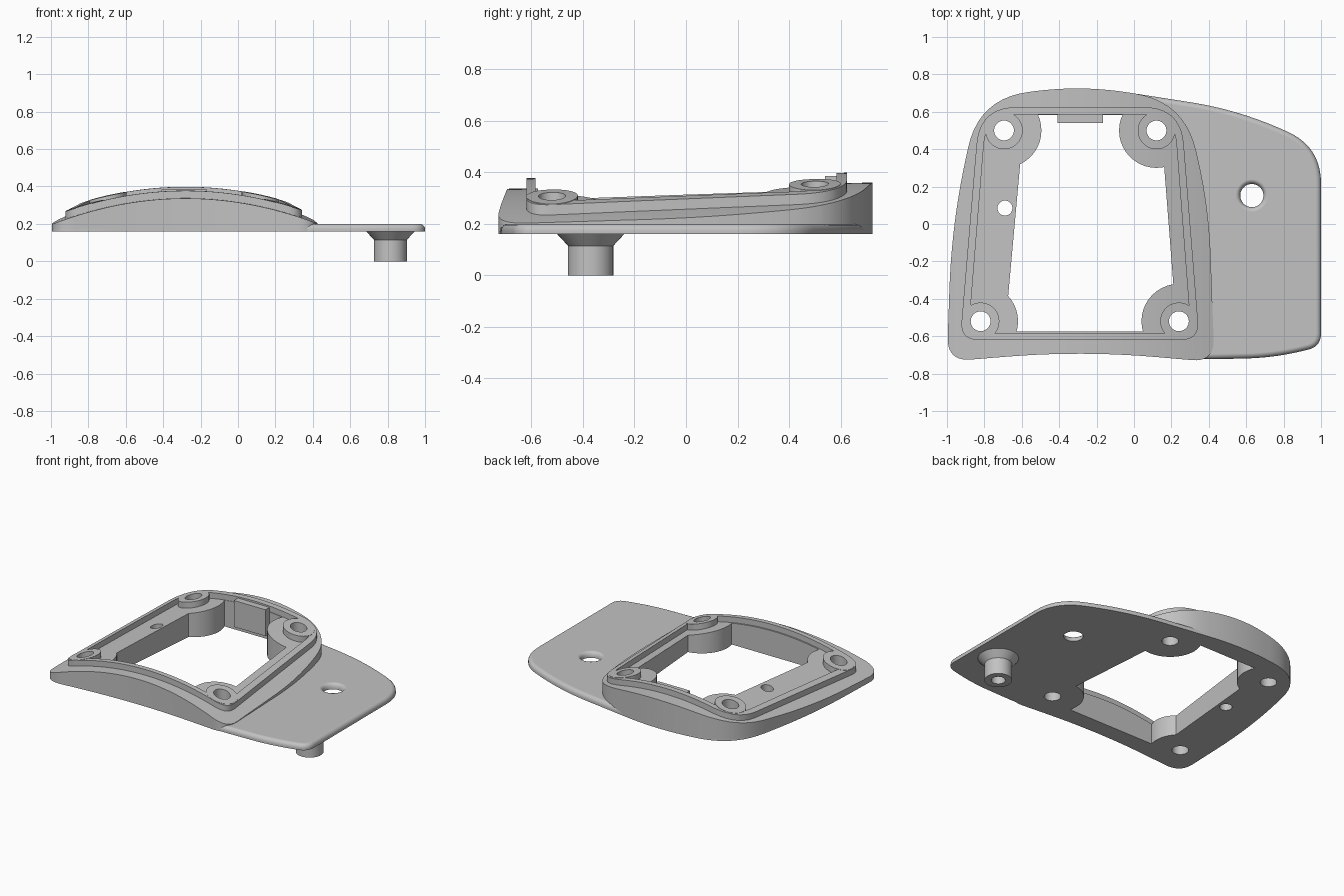
import bpy, bmesh, math
from mathutils import Vector

if "Cube" in bpy.data.objects:
    bpy.data.objects.remove(bpy.data.objects["Cube"])

grey = bpy.data.materials.new("plain grey")
grey.use_nodes = True
colour = (0.54, 0.54, 0.54, 1)
grey.diffuse_color = colour
grey.node_tree.nodes["Principled BSDF"].inputs["Base Color"].default_value = colour


def make(name, bm):
    bmesh.ops.recalc_face_normals(bm, faces=bm.faces)
    mesh = bpy.data.meshes.new(name)
    bm.to_mesh(mesh)
    bm.free()
    mesh.materials.append(grey)
    obj = bpy.data.objects.new(name, mesh)
    bpy.context.collection.objects.link(obj)
    return obj


def rounded(corners, steps=10):
    """Closed outline whose corners (x, y, trim) are rounded off."""
    out = []
    for i, (x, y, trim) in enumerate(corners):
        p = Vector((x, y))
        before = Vector(corners[i - 1][:2])
        after = Vector(corners[(i + 1) % len(corners)][:2])
        a = p + (before - p).normalized() * trim
        b = p + (after - p).normalized() * trim
        for k in range(steps + 1):
            t = k / steps
            out.append(a * (1 - t) ** 2 + p * 2 * t * (1 - t) + b * t * t)
    return out


def prism(name, outline, low, high, fillet=0):
    bm = bmesh.new()
    face = bm.faces.new([bm.verts.new((x, y, low)) for x, y in outline])
    grown = bmesh.ops.extrude_face_region(bm, geom=[face])["geom"]
    top = [v for v in grown if isinstance(v, bmesh.types.BMVert)]
    bmesh.ops.translate(bm, verts=top, vec=(0, 0, high - low))
    # Some versions drop the starting face, so close the bottom if needed
    open_edges = [e for e in bm.edges if e.is_boundary]
    if open_edges:
        bmesh.ops.holes_fill(bm, edges=open_edges, sides=0)
    if fillet:
        rim_edges = [e for e in bm.edges if all(v in top for v in e.verts)]
        bmesh.ops.bevel(bm, geom=rim_edges, offset=fillet, segments=5,
                        profile=0.5, affect="EDGES")
    return make(name, bm)


def lathe(name, profile, x, y, steps=40):
    bm = bmesh.new()
    verts = [bm.verts.new((r, 0, z)) for r, z in profile]
    edges = [bm.edges.new(pair) for pair in zip(verts, verts[1:])]
    bmesh.ops.spin(bm, geom=verts + edges, angle=math.tau, steps=steps,
                   axis=(0, 0, 1), cent=(0, 0, 0))
    bmesh.ops.remove_doubles(bm, verts=bm.verts, dist=0.0005)
    bmesh.ops.translate(bm, verts=bm.verts, vec=(x, y, 0))
    return make(name, bm)


def cylinder(name, x, y, r, low, high):
    return lathe(name, [(0, low), (r, low), (r, high), (0, high)], x, y)


def arched_slab(lift):
    """Solid whose top is the arched, slightly tilted upper surface."""
    outline = [(-1.2, -1)]
    for k in range(51):
        x = -1.2 + k * 0.04
        outline.append((x, 0.348 + lift - 0.27 * (x + 0.28) ** 2))
    outline.append((0.8, -1))
    slab = prism("arch_cutter", outline, -1, 1)
    for v in slab.data.vertices:
        x, z, y = v.co
        v.co = (x, y, z + 0.017 * y)
    bm = bmesh.new()
    bm.from_mesh(slab.data)
    bpy.data.objects.remove(slab)
    return make("arch_cutter", bm)


def boolean(obj, other, operation, keep=False):
    mod = obj.modifiers.new("cut", "BOOLEAN")
    mod.operation, mod.solver, mod.object = operation, "EXACT", other
    bpy.context.view_layer.objects.active = obj
    bpy.ops.object.modifier_apply(modifier=mod.name)
    if not keep:
        bpy.data.objects.remove(other)


screws = [(-0.695, 0.5), (0.12, 0.5), (-0.82, -0.52), (0.24, -0.52)]

# Outlines: both share the left side, front and back curves
left_side = [(-0.28, 0.742, 0.25), (-0.83, 0.672, 0.27), (-0.975, 0, 0.35),
             (-1, -0.735, 0.13), (-0.28, -0.677, 0.4)]
plate = prism("base_plate", rounded(left_side + [
    (0.35, -0.725, 0.1), (0.75, -0.715, 0.15), (1, -0.655, 0.07),
    (1, 0.415, 0.2), (0.55, 0.612, 0.25)]), 0.16, 0.2, fillet=0.028)
body = prism("arched_body", rounded(left_side + [
    (0.43, -0.738, 0.12), (0.40, 0.1, 0.27), (0.27, 0.656, 0.27)]), 0.16, 0.6)
boolean(body, arched_slab(0), "INTERSECT")

# Raised rim that follows the arch
rim = prism("raised_rim", rounded([
    (-0.93, -0.62, 0.1), (0.35, -0.62, 0.1),
    (0.25, 0.625, 0.2), (-0.825, 0.625, 0.2)]), 0.18, 0.6)
boolean(rim, prism("rim_cutter", rounded([
    (-0.885, -0.585, 0.06), (0.305, -0.585, 0.06),
    (0.215, 0.585, 0.16), (-0.79, 0.585, 0.16)]), 0.1, 0.7), "DIFFERENCE")
boolean(rim, arched_slab(0.04), "INTERSECT")

# Screw bosses with tops sloped along the arch
bosses = []
for i, (x, y) in enumerate(screws):
    boss = cylinder(f"screw_boss_{i + 1}", x, y, 0.1, 0.18, 0.6)
    boolean(boss, arched_slab(0.042), "INTERSECT")
    bosses.append(boss)

# Central opening, leaving round lobes around the screws
opening = prism("opening_cutter", [(-0.69, -0.575), (0.23, -0.575),
                                   (0.14, 0.582), (-0.585, 0.582)], 0, 0.8)
for x, y in screws:
    boolean(opening, cylinder("lobe_cutter", x, y, 0.2, -0.1, 0.9), "DIFFERENCE")
for part in (plate, body):
    boolean(part, opening, "DIFFERENCE", keep=True)
bpy.data.objects.remove(opening)

# Screw holes and the small pin hole
for x, y, r in [(x, y, 0.053) for x, y in screws] + [(-0.69, 0.085, 0.04)]:
    hole = cylinder("hole_cutter", x, y, r, 0, 0.8)
    for part in [plate, body, rim] + bosses:
        boolean(part, hole, "DIFFERENCE", keep=True)
    bpy.data.objects.remove(hole)

# Wing hole with a softened upper edge
boolean(plate, lathe("wing_hole_cutter", [
    (0, 0.1), (0.062, 0.1), (0.062, 0.172), (0.066, 0.186), (0.075, 0.196),
    (0.09, 0.201), (0.09, 0.3), (0, 0.3)], 0.63, 0.152), "DIFFERENCE")

# Clip tab on the back wall of the opening
tab = prism("clip_tab", [(-0.41, 0.54), (-0.165, 0.54),
                         (-0.165, 0.6), (-0.41, 0.6)], 0.2, 0.385)

# Hollow stud under the wing
stud = lathe("mounting_stud", [
    (0, 0.1), (0.045, 0.1), (0.045, 0), (0.088, 0), (0.088, 0.115),
    (0.13, 0.16), (0.13, 0.165), (0, 0.165)], 0.815, -0.37)

bpy.ops.object.select_all(action="DESELECT")
for part in [plate, body, rim, tab, stud] + bosses:
    part.select_set(True)
bpy.context.view_layer.objects.active = body
bpy.ops.object.shade_smooth_by_angle(angle=math.radians(30))

# Keep the broad flat faces looking flat beside their fillets
for part in (plate, body):
    part.modifiers.new("flat_faces", "WEIGHTED_NORMAL").keep_sharp = True
